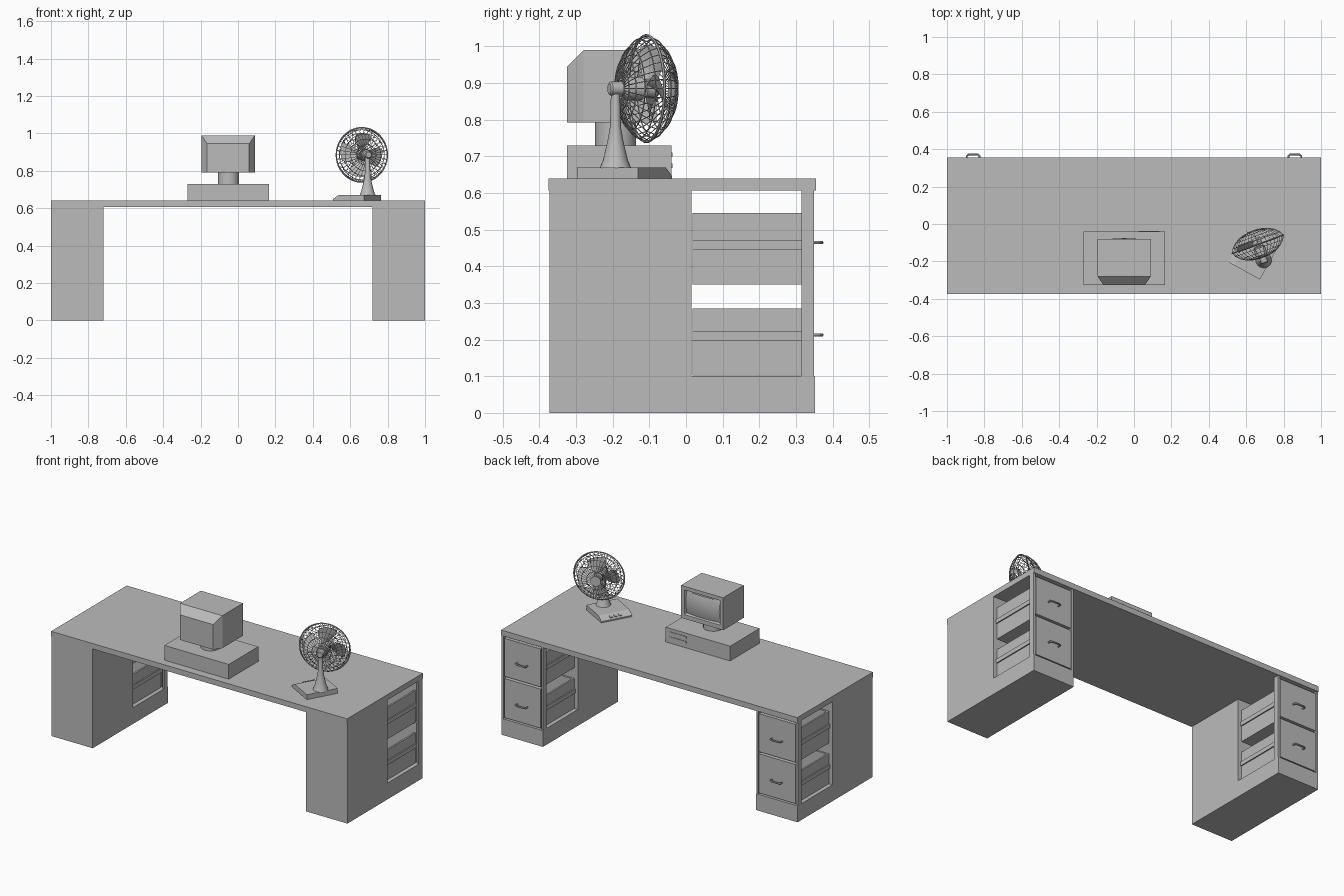
import bpy, bmesh, math
from mathutils import Matrix, Vector

cube = bpy.data.objects.get("Cube")
if cube:
    bpy.data.objects.remove(cube, do_unlink=True)

GREY = (0.5, 0.5, 0.5, 1.0)
grey = bpy.data.materials.new("neutral grey")
grey.use_nodes = True
grey.diffuse_color = GREY
for node in grey.node_tree.nodes:
    if node.type == 'BSDF_PRINCIPLED':
        node.inputs["Base Color"].default_value = GREY


def add_object(name, bm, matrix=None, smooth=False):
    bmesh.ops.recalc_face_normals(bm, faces=bm.faces[:])
    mesh = bpy.data.meshes.new(name)
    bm.to_mesh(mesh)
    bm.free()
    return link(name, mesh, matrix, smooth)


def link(name, mesh, matrix=None, smooth=False):
    mesh.materials.clear()
    mesh.materials.append(grey)
    obj = bpy.data.objects.new(name, mesh)
    bpy.context.collection.objects.link(obj)
    if matrix:
        obj.matrix_world = matrix
    if smooth:
        bpy.ops.object.select_all(action='DESELECT')
        obj.select_set(True)
        bpy.context.view_layer.objects.active = obj
        bpy.ops.object.shade_smooth_by_angle(angle=math.radians(40))
    return obj


def loft(name, rings, matrix=None, smooth=False):
    """Skin a row of closed rings and cap both ends."""
    bm = bmesh.new()
    rows = [[bm.verts.new(p) for p in ring] for ring in rings]
    n = len(rows[0])
    for a, b in zip(rows, rows[1:]):
        for i in range(n):
            bm.faces.new((a[i], a[(i + 1) % n], b[(i + 1) % n], b[i]))
    bm.faces.new(rows[0])
    bm.faces.new(rows[-1])
    return add_object(name, bm, matrix, smooth)


def rect(x, z, y):
    return [(x[0], y, z[0]), (x[1], y, z[0]), (x[1], y, z[1]), (x[0], y, z[1])]


def box(name, x, y, z):
    return loft(name, [rect(x, z, y[0]), rect(x, z, y[1])])


def turned(name, profile, matrix, sides=24):
    """Round part from (radius, height) pairs."""
    rings = [[(r * math.cos(t), r * math.sin(t), h)
              for t in (2 * math.pi * i / sides for i in range(sides))]
             for r, h in profile]
    return loft(name, rings, matrix, True)


def wires(name, paths, radius, matrix=None):
    """Round wires along (points, closed) paths, turned into one mesh."""
    curve = bpy.data.curves.new(name, 'CURVE')
    curve.dimensions = '3D'
    curve.bevel_depth = radius
    curve.bevel_resolution = 1
    curve.use_fill_caps = True
    for points, closed in paths:
        spline = curve.splines.new('POLY')
        spline.points.add(len(points) - 1)
        for p, co in zip(spline.points, points):
            p.co = (*co, 1)
        spline.use_cyclic_u = closed
    temp = bpy.data.objects.new(name + " path", curve)
    mesh = bpy.data.meshes.new_from_object(temp)
    bpy.data.objects.remove(temp)
    return link(name, mesh, matrix, True)


# Desk
box("desk_top", (-1, 1), (-0.375, 0.355), (0.607, 0.64))
for side, s in (("left", 1), ("right", -1)):
    def part(name, x, y, z):
        return box(side + "_" + name, (s * x[0], s * x[1]), y, z)

    part("cabinet", (0.72, 1), (-0.373, 0.015), (0, 0.607))
    part("plinth", (0.72, 1), (0.015, 0.352), (0, 0.1))
    for x in ((0.72, 0.732), (0.988, 1)):
        part("corner_post", x, (0.315, 0.35), (0.1, 0.607))

    # Drawers: front, open box, side rails and handle
    for label, low, high, front in (("lower", 0.102, 0.285, (0.108, 0.347)),
                                    ("upper", 0.35, 0.545, (0.36, 0.592))):
        tag = label + "_drawer_"
        part(tag + "front", (0.737, 0.983), (0.316, 0.349), front)
        part(tag + "floor", (0.742, 0.978), (0.018, 0.316), (low, low + 0.01))
        part(tag + "end", (0.742, 0.978), (0.018, 0.028), (low, high))
        for x, rail in (((0.742, 0.752), (0.735, 0.742)), ((0.968, 0.978), (0.978, 0.985))):
            part(tag + "wall", x, (0.018, 0.316), (low, high))
            part(tag + "rail", rail, (0.018, 0.316), (low + 0.095, low + 0.12))
        z = front[0] + 0.105
        grip = [(dx, y, z) for dx, y in ((-0.034, 0.345), (-0.034, 0.364), (-0.026, 0.371),
                                         (0.026, 0.371), (0.034, 0.364), (0.034, 0.345))]
        wires(side + "_" + tag + "handle", [(grip, False)], 0.005,
              Matrix.Translation((s * 0.86, 0, 0)))

# Computer case with two drive slots
box("computer_case", (-0.27, 0.165), (-0.325, -0.04), (0.64, 0.73))
for z in (0.668, 0.698):
    box("drive_slot", (0.025, 0.135), (-0.041, -0.037), (z, z + 0.012))

# Monitor
turned("monitor_neck", [(0.056, 0.73), (0.056, 0.795)], Matrix.Translation((-0.05, -0.192, 0)))
full = ((-0.195, 0.09), (0.792, 0.99))
opening = ((-0.172, 0.067), (0.818, 0.968))
inner = ((-0.165, 0.06), (0.825, 0.96))
loft("monitor_body", [rect((-0.165, 0.06), (0.792, 0.945), -0.325), rect(*full, -0.28),
                      rect(*full, -0.08), rect(*opening, -0.08), rect(*inner, -0.096)])
bm = bmesh.new()
bmesh.ops.create_grid(bm, x_segments=10, y_segments=10, size=1)
for v in bm.verts:
    u, w = v.co.x, v.co.y
    v.co = (-0.0525 + 0.1125 * u, -0.094 + 0.009 * (2 - u * u - w * w), 0.8925 + 0.0675 * w)
add_object("monitor_screen", bm, None, True)

# Fan base, sloped towards the controls
base = Matrix.Translation((0.636, -0.168, 0)) @ Matrix.Rotation(math.radians(151), 4, 'Z')
side_profile = ((-0.095, 0.64), (0.095, 0.64), (0.095, 0.648), (0.06, 0.67), (-0.095, 0.67))
loft("fan_base", [[(x, y, z) for x, z in side_profile] for y in (-0.095, 0.095)], base)
for y in (-0.028, 0, 0.028):
    loft("fan_button", [[(0.07 + dx, y + dy, 0.664 - 0.63 * dx + up)
                         for dx, dy in ((0, -0.009), (0.016, -0.009), (0.016, 0.009), (0, 0.009))]
                        for up in (-0.003, 0.005)], base)

# Fan mast and motor
hub = Vector((0.662, -0.108, 0.885))
head = (Matrix.Translation(hub) @ Matrix.Rotation(math.radians(20), 4, 'Z')
        @ Matrix.Rotation(math.radians(-90), 4, 'X'))
mast = head @ Vector((0, 0, -0.09))
turned("fan_mast", [(0.043, 0.668), (0.034, 0.69), (0.022, 0.74), (0.015, 0.78), (0.012, 0.885)],
       Matrix.Translation((mast.x, mast.y, 0)))
turned("fan_motor", [(0.015, -0.108), (0.019, -0.104), (0.019, -0.07), (0.032, -0.06),
                     (0.032, -0.015), (0.012, -0.01), (0.012, 0.005)], head)
turned("fan_hub", [(0.026, -0.005), (0.026, 0.025), (0.018, 0.034)], head)
turned("fan_badge", [(0.03, 0.073), (0.03, 0.078)], head)

# Twisted blades
bm = bmesh.new()
for blade in range(4):
    rows = []
    for i in range(6):
        f = i / 5
        r = 0.022 + 0.096 * f
        spread = 0.42 + 0.16 * math.sin(math.pi * f)
        row = []
        for j in range(6):
            k = j / 2.5 - 1
            t = blade * math.pi / 2 + spread * k + 0.15 * f
            row.append(bm.verts.new((r * math.cos(t), r * math.sin(t), 0.012 + 0.018 * k)))
        rows.append(row)
    for a, b in zip(rows, rows[1:]):
        for j in range(5):
            bm.faces.new((a[j], a[j + 1], b[j + 1], b[j]))
add_object("fan_blades", bm, head, True)

# Wire cage: spokes front and back, with hoops
arc = ((0.145, 0), (0.135, 0.022), (0.112, 0.045), (0.085, 0.061), (0.055, 0.071), (0.028, 0.075))
spokes, hoops = [], []
for half in (1, -1):
    for i in range(36):
        t = 2 * math.pi * i / 36
        spokes.append(([(r * math.cos(t), r * math.sin(t), half * h) for r, h in arc], False))
    for r, h in arc[1:]:
        hoops.append(([(r * math.cos(a * math.pi / 24), r * math.sin(a * math.pi / 24), half * h)
                       for a in range(48)], True))
wires("fan_cage_spokes", spokes, 0.0013, head)
wires("fan_cage_hoops", hoops, 0.0016, head)
rim = [(0.145 * math.cos(a * math.pi / 24), 0.145 * math.sin(a * math.pi / 24), 0) for a in range(48)]
wires("fan_cage_rim", [(rim, True)], 0.004, head)
